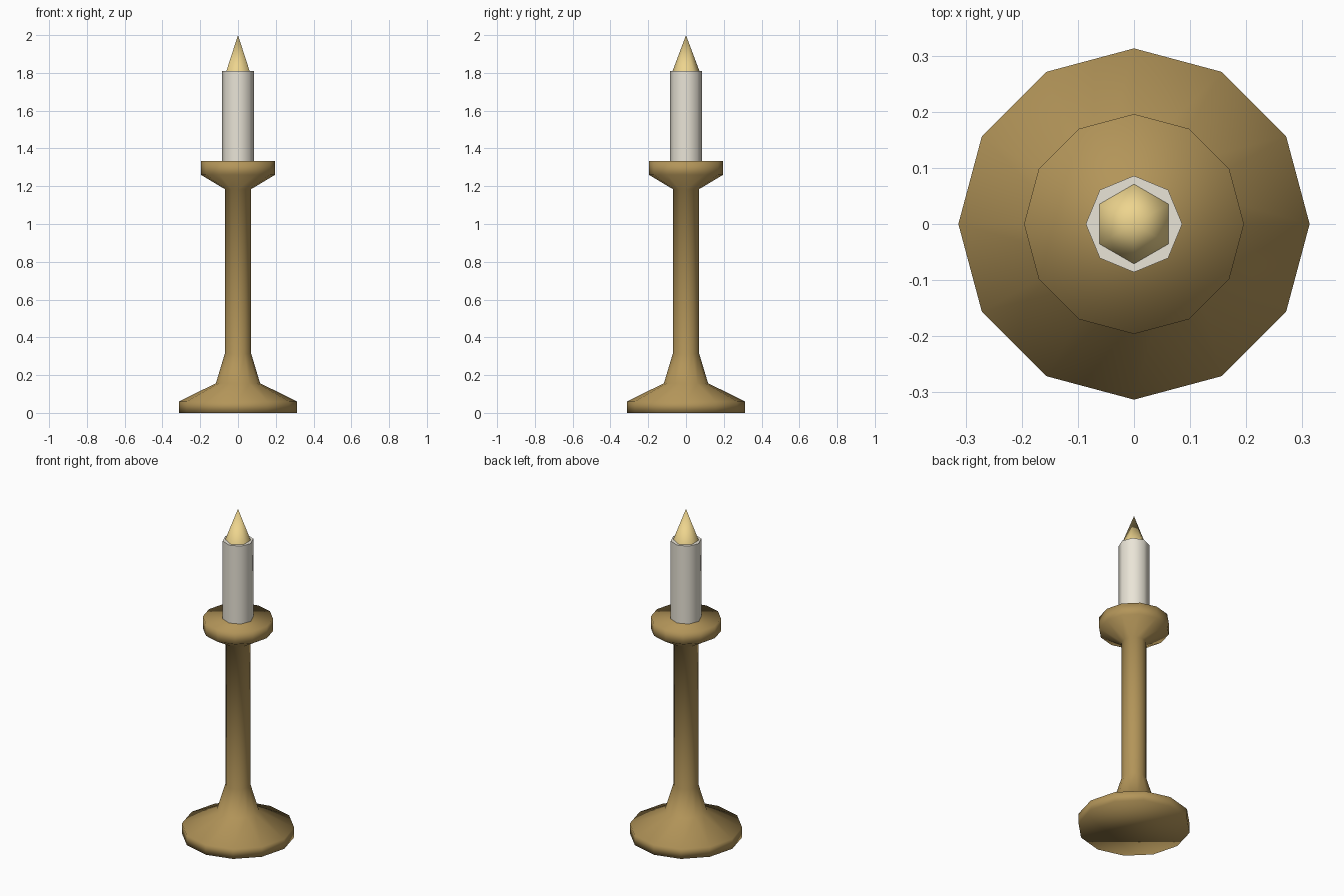
import bpy, bmesh
from math import sin, cos, pi, radians

if "Cube" in bpy.data.objects:
    bpy.data.objects.remove(bpy.data.objects["Cube"])


def material(name, color):
    m = bpy.data.materials.new(name)
    m.diffuse_color = (*color, 1)
    m.use_nodes = True
    m.node_tree.nodes["Principled BSDF"].inputs["Base Color"].default_value = m.diffuse_color
    return m


def turned(name, profile, sides, mat, start=0.0, sharp=None):
    """Closed solid of revolution from (radius, z) points; radius 0 makes a tip."""
    bm = bmesh.new()
    rings = []
    for r, z in profile:
        if r == 0:
            rings.append([bm.verts.new((0, 0, z))] * sides)
        else:
            angles = [start + 2 * pi * i / sides for i in range(sides)]
            rings.append([bm.verts.new((r * cos(a), r * sin(a), z)) for a in angles])
    for low, high in zip(rings, rings[1:]):
        for i in range(sides):
            j = (i + 1) % sides
            bm.faces.new(list(dict.fromkeys((low[i], low[j], high[j], high[i]))))
    for ring in (rings[0], rings[-1]):
        if len(set(ring)) > 2:
            bm.faces.new(ring)
    bmesh.ops.recalc_face_normals(bm, faces=bm.faces)
    mesh = bpy.data.meshes.new(name)
    bm.to_mesh(mesh)
    bm.free()
    mesh.materials.append(mat)
    ob = bpy.data.objects.new(name, mesh)
    bpy.context.collection.objects.link(ob)
    bpy.ops.object.select_all(action='DESELECT')
    ob.select_set(True)
    bpy.context.view_layer.objects.active = ob
    if sharp is None:
        bpy.ops.object.shade_smooth()
    else:
        bpy.ops.object.shade_smooth_by_angle(angle=radians(sharp))
    return ob


brass = material("brass", (0.45, 0.30, 0.10))
wax = material("wax", (0.82, 0.78, 0.68))
glow = material("glow", (0.85, 0.66, 0.27))

# Foot, stem and drip pan in one turned piece
turned("candlestick", [(0.313, 0), (0.313, 0.06), (0.117, 0.157), (0.07, 0.313),
                       (0.07, 1.185), (0.196, 1.26), (0.196, 1.333)], 12, brass)

# Wax candle
turned("candle", [(0.086, 1.333), (0.086, 1.81)], 8, wax, sharp=60)

# Pointed flame
turned("flame", [(0.071, 1.81), (0, 2.0)], 6, glow, start=pi / 6, sharp=60)
